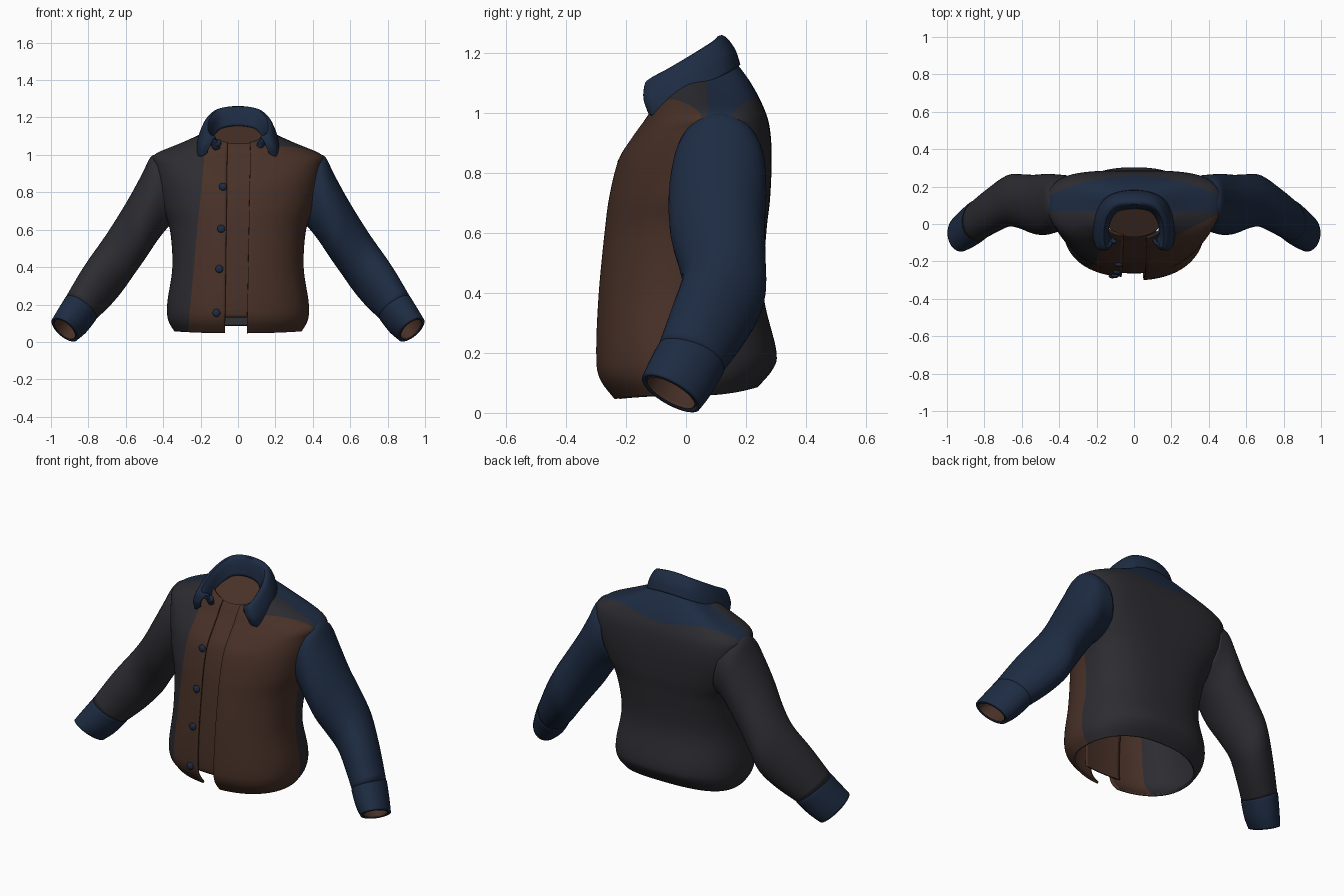
import bpy, bmesh, math

if "Cube" in bpy.data.objects:
    bpy.data.objects.remove(bpy.data.objects["Cube"])

def mat(name, rgb):
    m = bpy.data.materials.new(name)
    m.diffuse_color = (*rgb, 1)
    m.use_nodes = True
    m.node_tree.nodes["Principled BSDF"].inputs["Base Color"].default_value = m.diffuse_color
    return m

BLUE = mat("navy blue", (0.0125, 0.0245, 0.055))
BROWN = mat("dark brown", (0.066, 0.031, 0.021))
GREY = mat("charcoal grey", (0.025, 0.025, 0.031))
MATS = [BLUE, BROWN, GREY]
B, N, G = 0, 1, 2

def spline(keys, n):
    """Catmull-Rom through tuples of any length."""
    out = []
    for i in range(len(keys) - 1):
        p0, p1 = keys[max(i - 1, 0)], keys[i]
        p2, p3 = keys[i + 1], keys[min(i + 2, len(keys) - 1)]
        for k in range(n):
            t = k / n
            out.append(tuple(0.5 * (2 * b + (c - a) * t + (2 * a - 5 * b + 4 * c - d) * t * t
                                    + (3 * b - a - 3 * c + d) * t ** 3)
                             for a, b, c, d in zip(p0, p1, p2, p3)))
    out.append(tuple(keys[-1]))
    return out

def loft(name, rows, rule, closed=False, thick=0.012, cuts=()):
    """Skin rows of points; rule is a colour index or a function of face centre.
    cuts are (point, normal, filter) planes that give clean colour borders."""
    n = len(rows[0])
    verts = [p for r in rows for p in r]
    faces = []
    for i in range(len(rows) - 1):
        for j in range(n if closed else n - 1):
            k = (j + 1) % n
            faces.append((i * n + j, i * n + k, (i + 1) * n + k, (i + 1) * n + j))
    me = bpy.data.meshes.new(name)
    me.from_pydata(verts, [], faces)
    if cuts:
        bm = bmesh.new()
        bm.from_mesh(me)
        for co, no, keep in cuts:
            fs = [f for f in bm.faces if keep(*f.calc_center_median())]
            geom = fs + list({e for f in fs for e in f.edges}) + list({v for f in fs for v in f.verts})
            bmesh.ops.bisect_plane(bm, geom=geom, plane_co=co, plane_no=no, dist=0.0005)
        bm.to_mesh(me)
        bm.free()
    for m in MATS:
        me.materials.append(m)
    for p in me.polygons:
        p.material_index = rule(*p.center) if callable(rule) else rule
    ob = bpy.data.objects.new(name, me)
    bpy.context.collection.objects.link(ob)
    if thick:
        s = ob.modifiers.new("thickness", "SOLIDIFY")
        s.thickness, s.offset = thick, 0
    bpy.ops.object.select_all(action="DESELECT")
    ob.select_set(True)
    bpy.context.view_layer.objects.active = ob
    bpy.ops.object.shade_smooth_by_angle(angle=math.radians(50))
    return ob

# ---- torso: front / side / back height, half width, front y, back y, centre y, back squareness
TORSO = spline([
    (0.05, 0.06, 0.09, 0.335, -0.235, 0.235, 0.0, 2.4),
    (0.12, 0.12, 0.15, 0.368, -0.285, 0.285, 0.0, 2.4),
    (0.21, 0.21, 0.21, 0.372, -0.295, 0.295, 0.0, 2.4),
    (0.40, 0.40, 0.40, 0.345, -0.287, 0.252, 0.0, 2.5),
    (0.60, 0.60, 0.60, 0.358, -0.268, 0.262, 0.04, 2.7),
    (0.72, 0.72, 0.72, 0.400, -0.252, 0.275, 0.08, 3.0),
    (0.84, 0.84, 0.86, 0.430, -0.222, 0.280, 0.10, 3.6),
    (0.91, 0.94, 0.96, 0.447, -0.180, 0.272, 0.11, 3.6),
    (0.98, 0.995, 1.03, 0.445, -0.130, 0.248, 0.11, 2.9),
    (1.03, 1.055, 1.105, 0.310, -0.100, 0.207, 0.08, 2.6),
    (1.06, 1.115, 1.175, 0.165, -0.075, 0.155, 0.04, 2.3)], 6)
NF, COLS = 2.3, 160

def torso_row(r):
    zf, zs, zb, w, yf, yb, yc, nb = r
    g_r, g_l = 0.047 + 0.018 * zf, 0.07 - 0.013 * zf
    a0 = -math.acos((g_r / w) ** (NF / 2))
    a1 = math.pi + math.acos((g_l / w) ** (NF / 2))
    pts = []
    for j in range(COLS + 1):
        a = a0 + (a1 - a0) * j / COLS
        c, s = math.cos(a), math.sin(a)
        n, ye, ze = (nb, yb, zb) if s > 0 else (NF, yf, zf)
        tuck = 0.016 * s * s if s < 0 and c < 0 else 0     # button side lies lower
        pts.append((math.copysign(w * abs(c) ** (2 / n), c),
                    yc + (ye - yc) * abs(s) ** (2 / n) + tuck,
                    zs + (ze - zs) * s * s))
    return pts

def torso_colour(x, y, z):
    if z > 0.965 and 0.07 < y < 0.252 - 0.5 * x * x:
        return B                                     # shoulder yoke
    if x > 0:
        seam = -0.07 + 0.5 * max(x - 0.2, 0) if z > 0.97 else 0.03
        return N if y < seam else G                  # brown front, grey back
    return N if y < 0 and x > -0.27 + 0.092 * z else G   # button strip

loft("jacket_body", [torso_row(r) for r in TORSO], torso_colour, cuts=[
    ((-0.27, 0, 0), (1, 0, -0.092), lambda x, y, z: x < 0 and y < 0),
    ((0, 0.03, 0), (0, 1, 0), lambda x, y, z: x > 0 and z < 0.97),
    ((0, 0.07, 0), (0, 1, 0), lambda x, y, z: z > 0.965),
    ((0.2, -0.07, 0), (-0.5, 1, 0), lambda x, y, z: x > 0.2 and z > 0.965)]
    + [((s * (k + 0.5) * 0.05, 0.252 - 0.5 * ((k + 0.5) * 0.05) ** 2, 0),
        (s * (k + 0.5) * 0.05, 1, 0),
        lambda x, y, z, s=s, k=k: z > 0.95 and y > 0.1 and k * 0.05 <= x * s < (k + 1) * 0.05)
       for k in range(9) for s in (1, -1)])

# ---- brown panel behind the front opening
panel = []
for zf, zs, zb, w, yf, yb, yc, nb in TORSO:
    if zf > 0.125:
        xs = [-0.11 + 0.23 * k / 12 for k in range(13)]
        panel.append([(x, yc + (yf - yc) * (1 - (abs(x) / w) ** NF) ** (1 / NF) + 0.035, zf)
                      for x in xs])
loft("inner_front_panel", panel, N, thick=0.008)

# ---- lining seen through the neck
loft("neck_lining", [[(f * 0.148 * math.cos(a), 0.02 + f * 0.09 * math.sin(a),
                       1.11 + f * 0.052 * math.sin(a))
                      for a in [math.tau * k / 32 for k in range(32)]]
                     for f in (1, 0.6, 0.3, 0.001)], N, closed=True, thick=0)

# ---- sleeves: top x, top z, bottom x, bottom z, centre y, half depth, back tilt
SLEEVE = [(0.400, 0.99, 0.33, 0.66, 0.115, 0.140, 0.0),
          (0.458, 0.990, 0.385, 0.61, 0.11, 0.150, 0.0),
          (0.505, 0.90, 0.44, 0.54, 0.105, 0.157, 0.0),
          (0.57, 0.78, 0.50, 0.45, 0.105, 0.152, 0.0),
          (0.645, 0.655, 0.56, 0.365, 0.120, 0.140, -0.005),
          (0.72, 0.54, 0.62, 0.28, 0.124, 0.132, -0.02),
          (0.82, 0.395, 0.69, 0.20, 0.075, 0.118, -0.035),
          (0.915, 0.235, 0.765, 0.13, 0.015, 0.102, -0.035)]
CUFF = [(0.912, 0.236, 0.762, 0.134, 0.017, 0.102, -0.035),
        (0.920, 0.226, 0.768, 0.122, 0.012, 0.105, -0.035),
        (0.960, 0.160, 0.815, 0.064, -0.022, 0.100, -0.04),
        (0.991, 0.106, 0.862, 0.028, -0.05, 0.091, -0.045)]

def tube_rows(keys, sx, n=4, scale=1.0):
    rows = []
    for tx, tz, bx, bz, yc, yh, vz in spline(keys, n):
        ring = []
        for k in range(40):
            a = math.tau * k / 40
            c, s = math.cos(a) * scale, math.sin(a) * scale
            ring.append((sx * ((tx + bx) / 2 + (tx - bx) / 2 * c), yc + yh * s,
                         (tz + bz) / 2 + (tz - bz) / 2 * c + vz * s))
        rows.append(ring)
    return rows

for side, sx, col in (("right", 1, B), ("left", -1, G)):
    loft(side + "_sleeve", tube_rows(SLEEVE, sx), col, closed=True)
    loft(side + "_cuff", tube_rows(CUFF, sx), B, closed=True, thick=0.014)
    # brown inside of the cuff, closed further up the arm
    lining = tube_rows(CUFF[1:], sx, 4, 0.88)
    lining.insert(0, tube_rows(CUFF[1:], sx, 4, 0.01)[0])
    loft(side + "_cuff_lining", lining, N, closed=True, thick=0.004)

# ---- collar: stand bottom, fold, outer middle, outer edge at stations from the back
HALF = [
    ((0, .09, 1.155), (0, .112, 1.25), (0, .152, 1.215), (0, .172, 1.160)),
    ((.09, .075, 1.14), (.10, .098, 1.235), (.118, .13, 1.20), (.128, .145, 1.14)),
    ((.132, .02, 1.10), (.15, .035, 1.195), (.178, .05, 1.155), (.194, .065, 1.09)),
    ((.14, -.04, 1.06), (.165, -.05, 1.145), (.197, -.045, 1.10), (.215, -.03, 1.035)),
    ((.12, -.08, 1.03), (.155, -.12, 1.105), (.19, -.125, 1.05), (.20, -.10, .995)),
    ((.10, -.075, 1.04), (.12, -.11, 1.09), (.145, -.13, 1.06), (.165, -.12, 1.01))]
mirrored = [tuple((-x, y, z) for x, y, z in st) for st in HALF[:0:-1]]
flat = [sum(st, ()) for st in mirrored + HALF]
rows = [spline([f[i:i + 3] for i in range(0, 12, 3)], 5) for f in spline(flat, 6)]
loft("collar", rows, B, thick=0.02)

# ---- buttons down the strip
for i, (x, y, z) in enumerate([(-.11, -.095, 1.065), (-.08, -.217, .83), (-.09, -.257, .605),
                               (-.10, -.276, .39), (-.115, -.278, .155)]):
    bpy.ops.mesh.primitive_uv_sphere_add(segments=20, ring_count=10, radius=0.021,
                                         location=(x, y, z))
    ob = bpy.context.object
    ob.name = "button_%d" % (i + 1)
    ob.scale = (1, 0.6, 1)
    ob.data.materials.append(BLUE)
    bpy.ops.object.shade_smooth()
